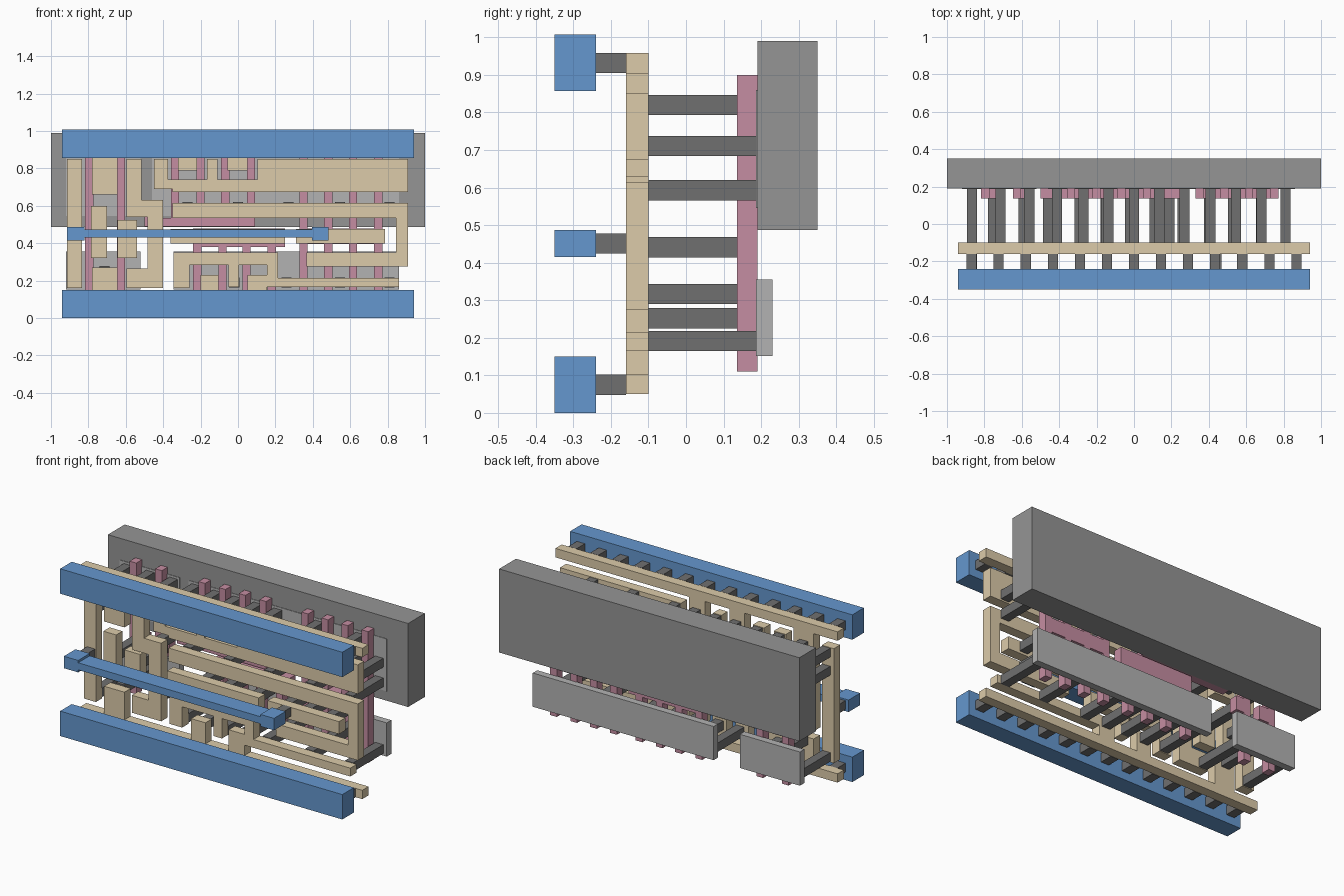
import bpy, bmesh


def material(name, rgb):
    m = bpy.data.materials.new(name)
    m.diffuse_color = (*rgb, 1)
    return m


BLUE = material("blue", (0.13, 0.31, 0.62))
TAN = material("tan", (0.72, 0.60, 0.40))
PINK = material("pink", (0.56, 0.27, 0.36))
DARK = material("dark_grey", (0.16, 0.16, 0.16))
MID = material("mid_grey", (0.30, 0.30, 0.30))
LIGHT = material("light_grey", (0.45, 0.45, 0.45))


def plates(name, outlines, y0, y1, mat):
    """Extrude (x, z) outlines between two depths into one object."""
    bm = bmesh.new()
    for pts in outlines:
        face = bm.faces.new([bm.verts.new((x, y0, z)) for x, z in pts])
        ext = bmesh.ops.extrude_face_region(bm, geom=[face], use_keep_orig=True)
        verts = [g for g in ext["geom"] if isinstance(g, bmesh.types.BMVert)]
        bmesh.ops.translate(bm, verts=verts, vec=(0, y1 - y0, 0))
    bmesh.ops.recalc_face_normals(bm, faces=bm.faces)
    me = bpy.data.meshes.new(name)
    bm.to_mesh(me)
    bm.free()
    me.materials.append(mat)
    ob = bpy.data.objects.new(name, me)
    bpy.context.collection.objects.link(ob)
    return ob


def rect(x0, x1, z0, z1):
    return [(x0, z0), (x1, z0), (x1, z1), (x0, z1)]


def square(x, z, r=0.0268):
    return rect(x - r, x + r, z - r, z + r)


def rail(z_out, z_in, tabs):
    """Outline of a supply strip with tabs (x0, x1, z) reaching inward."""
    pts = [(-0.94, z_out), (-0.94, z_in)]
    for a, b, z in tabs:
        pts += [(a, z_in), (a, z), (b, z), (b, z_in)]
    return pts + [(0.94, z_in), (0.94, z_out)]


# Back slab and the thin pads in front of it
plates("back_slab", [rect(-1, 1, 0.487, 0.99)], 0.19, 0.35, MID)
for name, z0, z1 in (("upper_pad", 0.545, 0.86), ("lower_pad", 0.152, 0.355)):
    plates(name + "_left", [rect(-0.92, -0.52, z0, z1)], 0.187, 0.23, LIGHT)
    left = -0.46 if z0 > 0.5 else -0.345
    plates(name + "_right", [rect(left, 0.86, z0, z1)], 0.187, 0.23, LIGHT)


# Pink combs: crossbars with upright fingers
def comb(name, bars, xs, spans):
    legs = [rect(x - 0.022, x + 0.022, a, b) for x in xs for a, b in spans]
    plates(name, bars + legs, 0.136, 0.19, PINK)


both = [(0.11, 0.395), (0.48, 0.90)]
comb("comb_far_left", [rect(-0.817, -0.71, 0.395, 0.48)], [-0.795], both)
comb("comb_left", [rect(-0.647, -0.55, 0.395, 0.48)], [-0.625], both)
comb("comb_right", [rect(0.328, 0.772, 0.395, 0.48)],
     [0.35, 0.483, 0.615, 0.75], both)
comb("comb_upper_middle",
     [rect(-0.42, 0.092, 0.49, 0.535), rect(-0.5, -0.42, 0.49, 0.63)],
     [-0.337, -0.201, -0.068, 0.07], [(0.535, 0.90)])
comb("comb_lower_middle", [rect(-0.24, 0.25, 0.38, 0.48)],
     [-0.218, -0.083, 0.046, 0.18], [(0.11, 0.38)])

# Tan supply strips
plates("upper_strip", [rail(0.958, 0.904, [(-0.78, -0.645, 0.66),
       (-0.32, -0.22, 0.79), (-0.055, 0.05, 0.79)])], -0.16, -0.10, TAN)
plates("lower_strip", [rail(0.05, 0.103, [(-0.78, -0.645, 0.27),
       (-0.20, -0.105, 0.23), (0.05, 0.155, 0.23)])], -0.16, -0.10, TAN)

# Tan tracks
tracks = {
    "left_track": rect(-0.915, -0.835, 0.16, 0.85),
    "stub_a": rect(-0.785, -0.70, 0.32, 0.60),
    "stub_b": rect(-0.645, -0.54, 0.32, 0.525),
    "bent_track": [(-0.595, 0.85), (-0.595, 0.54), (-0.485, 0.54),
                   (-0.485, 0.265), (-0.595, 0.265), (-0.595, 0.16),
                   (-0.40, 0.16), (-0.40, 0.63), (-0.515, 0.63), (-0.515, 0.85)],
    "upper_track": [(-0.45, 0.85), (-0.45, 0.69), (-0.35, 0.69), (-0.35, 0.675),
                    (0.91, 0.675), (0.91, 0.85), (0.105, 0.85), (0.105, 0.74),
                    (-0.11, 0.74), (-0.11, 0.85), (-0.165, 0.85),
                    (-0.165, 0.74), (-0.375, 0.74), (-0.375, 0.85)],
    "hook_track": [(-0.35, 0.615), (-0.35, 0.535), (0.845, 0.535),
                   (0.845, 0.35), (0.365, 0.35), (0.365, 0.275),
                   (0.91, 0.275), (0.91, 0.615)],
    "middle_track_left": rect(-0.36, 0.25, 0.40, 0.475),
    "middle_track_right": rect(0.31, 0.785, 0.40, 0.475),
    "lower_track": [(-0.345, 0.35), (-0.345, 0.16), (-0.26, 0.16),
                    (-0.26, 0.285), (-0.05, 0.285), (-0.05, 0.165),
                    (0.005, 0.165), (0.005, 0.285), (0.155, 0.285),
                    (0.155, 0.165), (0.86, 0.165), (0.86, 0.215),
                    (0.215, 0.215), (0.215, 0.35)],
}
for name, pts in tracks.items():
    plates(name, [pts], -0.16, -0.10, TAN)

# Dark posts from the tracks back to the pads
pad_posts = {
    0.82: (-0.865, -0.715, -0.56, -0.412, -0.27, -0.137, 0.0, 0.135, 0.41, 0.682),
    0.711: (-0.865, -0.715, 0.135, 0.41, 0.682, 0.81),
    0.593: (-0.27, 0.0, 0.27, 0.545, 0.81),
    0.317: (0.41, 0.682),
    0.252: (-0.715,),
    0.191: (-0.865, -0.56, -0.29, -0.152, -0.02, 0.11, 0.26, 0.545, 0.81),
}
plates("pad_posts", [square(x, z) for z, xs in pad_posts.items() for x in xs],
       -0.10, 0.187, DARK)

# Dark posts from the tracks back to the combs
comb_posts = [(x, 0.441) for x in (-0.755, -0.59, -0.15, 0.0, 0.19,
                                   0.40, 0.53, 0.68)] + [(-0.46, 0.593)]
plates("comb_posts", [square(x, z) for x, z in comb_posts], -0.10, 0.136, DARK)

# Blue front rails, the narrow link with square ends, and their short posts
for name, z in (("bottom", 0.0), ("top", 0.857)):
    plates(name + "_rail", [rect(-0.94, 0.94, z, z + 0.15)], -0.35, -0.24, BLUE)
    plates(name + "_rail_posts",
           [square(0.1447 * i, z + 0.075) for i in range(-6, 7)],
           -0.24, -0.16, DARK)
plates("link_bar", [[(-0.915, 0.415), (-0.82, 0.415), (-0.82, 0.43),
                     (0.395, 0.43), (0.395, 0.415), (0.485, 0.415),
                     (0.485, 0.487), (0.395, 0.487), (0.395, 0.473),
                     (-0.82, 0.473), (-0.82, 0.487), (-0.915, 0.487)]],
       -0.35, -0.24, BLUE)
plates("link_posts", [square(x, 0.451) for x in (-0.867, 0.44)],
       -0.24, -0.16, DARK)
